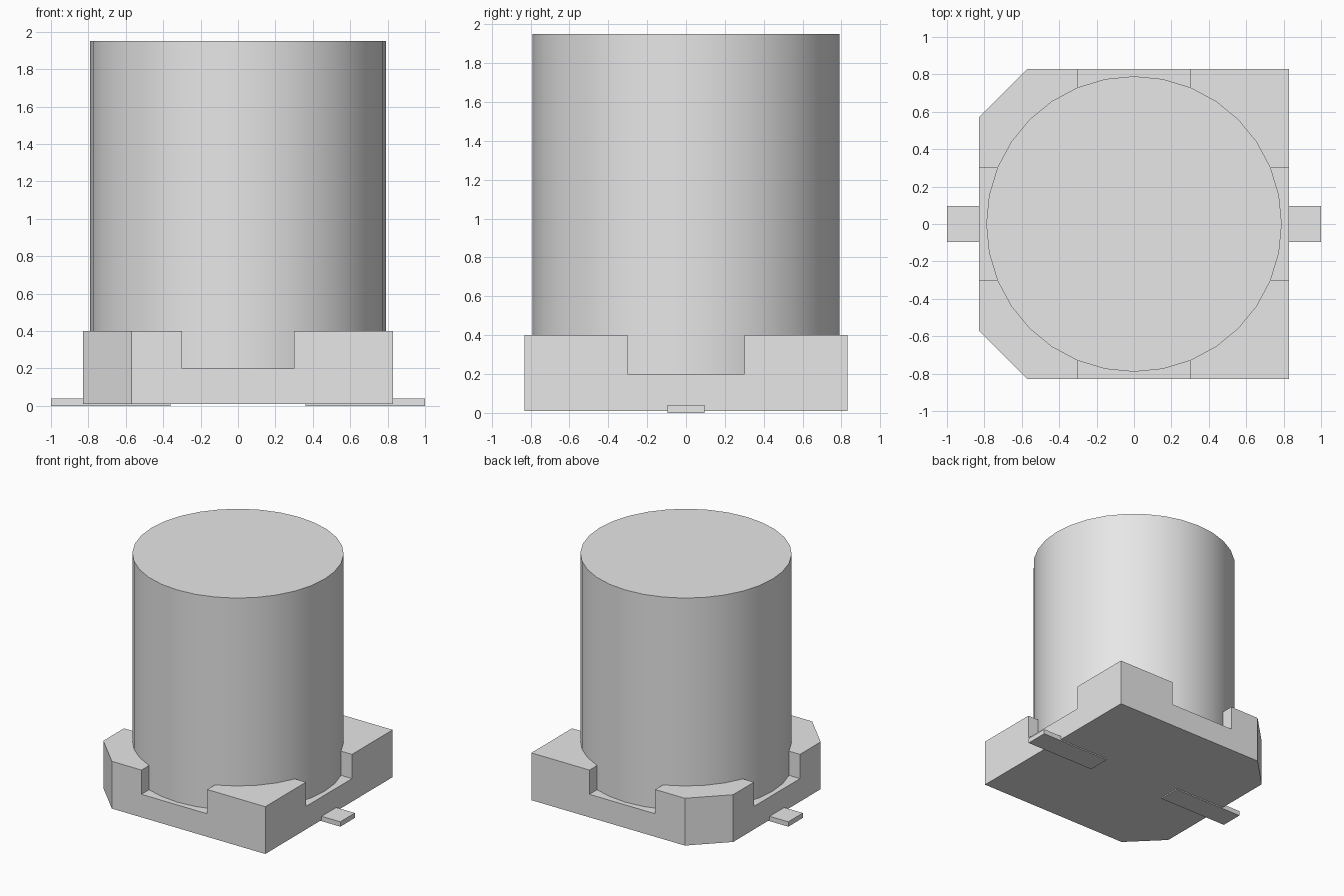
import bpy
import bmesh
import math

cube = bpy.data.objects.get("Cube")
if cube:
    bpy.data.objects.remove(cube, do_unlink=True)

HALF = 0.83        # half width of the base
CUT = 0.57         # where the corner chamfers start
NOTCH = 0.30       # half width of the side notches
RADIUS = 0.79
SIDES = 32
BASE_Z, NOTCH_Z, RIM_Z, TOP_Z = 0.01, 0.20, 0.40, 1.95

grey = bpy.data.materials.new("light grey")
grey.use_nodes = True
grey.diffuse_color = (0.8, 0.8, 0.8, 1)
grey.node_tree.nodes["Principled BSDF"].inputs["Base Color"].default_value = (0.8, 0.8, 0.8, 1)


def prism(name, outline, z0, z1):
    """Extrude a flat outline from z0 to z1."""
    bm = bmesh.new()
    face = bm.faces.new([bm.verts.new((x, y, z0)) for x, y in outline])
    up = bmesh.ops.extrude_face_region(bm, geom=[face])
    for v in up["geom"]:
        if isinstance(v, bmesh.types.BMVert):
            v.co.z = z1
    bmesh.ops.recalc_face_normals(bm, faces=bm.faces)
    mesh = bpy.data.meshes.new(name)
    bm.to_mesh(mesh)
    bm.free()
    mesh.materials.append(grey)
    obj = bpy.data.objects.new(name, mesh)
    bpy.context.collection.objects.link(obj)
    return obj


# Cylindrical can
ring = [(RADIUS * math.cos(2 * math.pi * i / SIDES),
         RADIUS * math.sin(2 * math.pi * i / SIDES)) for i in range(SIDES)]
can = prism("can", ring, NOTCH_Z, TOP_Z)
bpy.ops.object.select_all(action="DESELECT")
can.select_set(True)
bpy.context.view_layer.objects.active = can
bpy.ops.object.shade_smooth_by_angle(angle=math.radians(30))

# Base plate with two chamfered corners on the right side
prism("base_plate", [(HALF, -HALF), (HALF, HALF), (-CUT, HALF),
                     (-HALF, CUT), (-HALF, -CUT), (-CUT, -HALF)], BASE_Z, NOTCH_Z)

# Raised corners hugging the can
inner = RADIUS - 0.005
reach = math.sqrt(inner ** 2 - NOTCH ** 2)
start = math.atan2(NOTCH, reach)
arc = [(inner * math.cos(a), inner * math.sin(a))
       for a in (math.pi / 2 - start + (2 * start - math.pi / 2) * i / 7 for i in range(8))]
for side_x, x_name in ((1, "left"), (-1, "right")):
    corner = [(HALF, HALF)] if side_x > 0 else [(HALF, CUT), (CUT, HALF)]
    for side_y, y_name in ((-1, "front"), (1, "back")):
        outline = [(HALF, NOTCH)] + corner + [(NOTCH, HALF)] + arc
        prism(f"{y_name}_{x_name}_corner",
              [(x * side_x, y * side_y) for x, y in outline], NOTCH_Z, RIM_Z)

# Flat terminals
for side, name in ((1, "left_terminal"), (-1, "right_terminal")):
    prism(name, [(side * 0.36, -0.095), (side, -0.095),
                 (side, 0.095), (side * 0.36, 0.095)], 0, 0.04)
